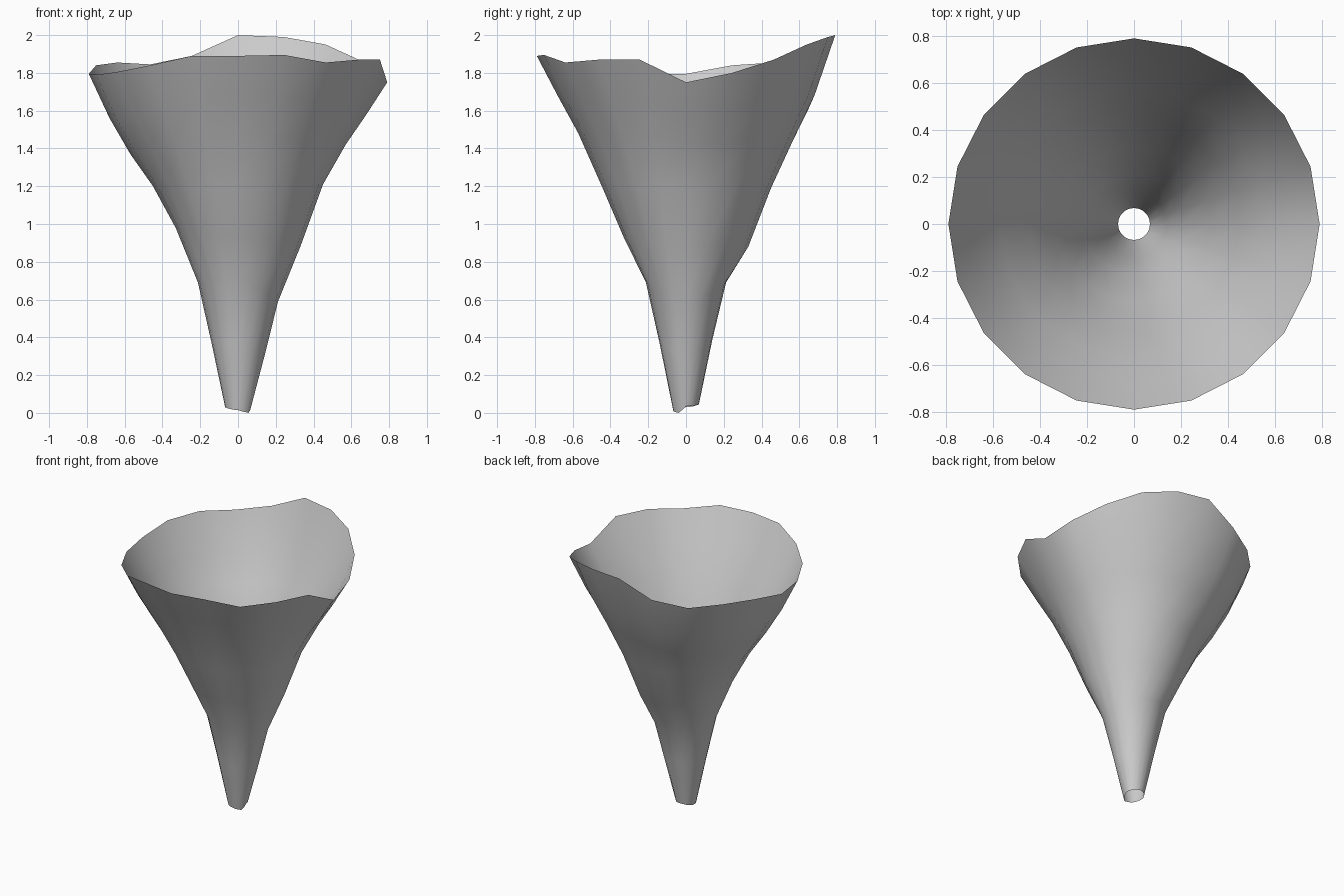
import bpy, bmesh, math

if "Cube" in bpy.data.objects:
    bpy.data.objects.remove(bpy.data.objects["Cube"])

SIDES = 20
# Ring radii, bottom to top
RADII = [0.068, 0.14, 0.212, 0.33, 0.45, 0.57, 0.68, 0.79]
# Height of each ring on the +x, +y, -x and -y sides
PROFILES = [
    [0.035, 0.30, 0.59, 0.88, 1.21, 1.42, 1.58],
    [0.045, 0.39, 0.69, 0.88, 1.19, 1.45, 1.68],
    [0.03, 0.37, 0.69, 0.98, 1.20, 1.37, 1.56],
    [0.015, 0.37, 0.69, 0.93, 1.21, 1.48, 1.68],
]
# Wavy lip heights, counter-clockwise from +x
LIP = [1.75, 1.80, 1.87, 1.95, 1.99, 2.0, 1.89, 1.845, 1.855, 1.84,
       1.795, 1.79, 1.805, 1.84, 1.89, 1.89, 1.895, 1.855, 1.87, 1.87]
# Uneven lower edge near the front right
FOOT = {16: 0.008, 17: 0.004, 18: 0.0, 19: 0.015}


def height(ring, side):
    if ring == len(RADII) - 1:
        return LIP[side]
    if ring == 0 and side in FOOT:
        return FOOT[side]
    quarter, step = divmod(side, SIDES // 4)
    t = step / (SIDES // 4)
    t = t * t * (3 - 2 * t)
    a = PROFILES[quarter][ring]
    b = PROFILES[(quarter + 1) % 4][ring]
    z = a + (b - a) * t
    # upper rings partly follow the lip
    if ring >= 5:
        la, lb = LIP[quarter * 5], LIP[(quarter * 5 + 5) % SIDES]
        z += (LIP[side] - (la + (lb - la) * t)) * (0.35, 0.7)[ring - 5]
    return z


# Open funnel wall
bm = bmesh.new()
rings = []
for r, radius in enumerate(RADII):
    rings.append([bm.verts.new((radius * math.cos(math.tau * s / SIDES),
                                radius * math.sin(math.tau * s / SIDES),
                                height(r, s))) for s in range(SIDES)])
for low, high in zip(rings, rings[1:]):
    for s in range(SIDES):
        n = (s + 1) % SIDES
        bm.faces.new((low[s], low[n], high[n], high[s])).smooth = True

mesh = bpy.data.meshes.new("funnel")
bm.to_mesh(mesh)
bm.free()
funnel = bpy.data.objects.new("funnel", mesh)
bpy.context.collection.objects.link(funnel)
